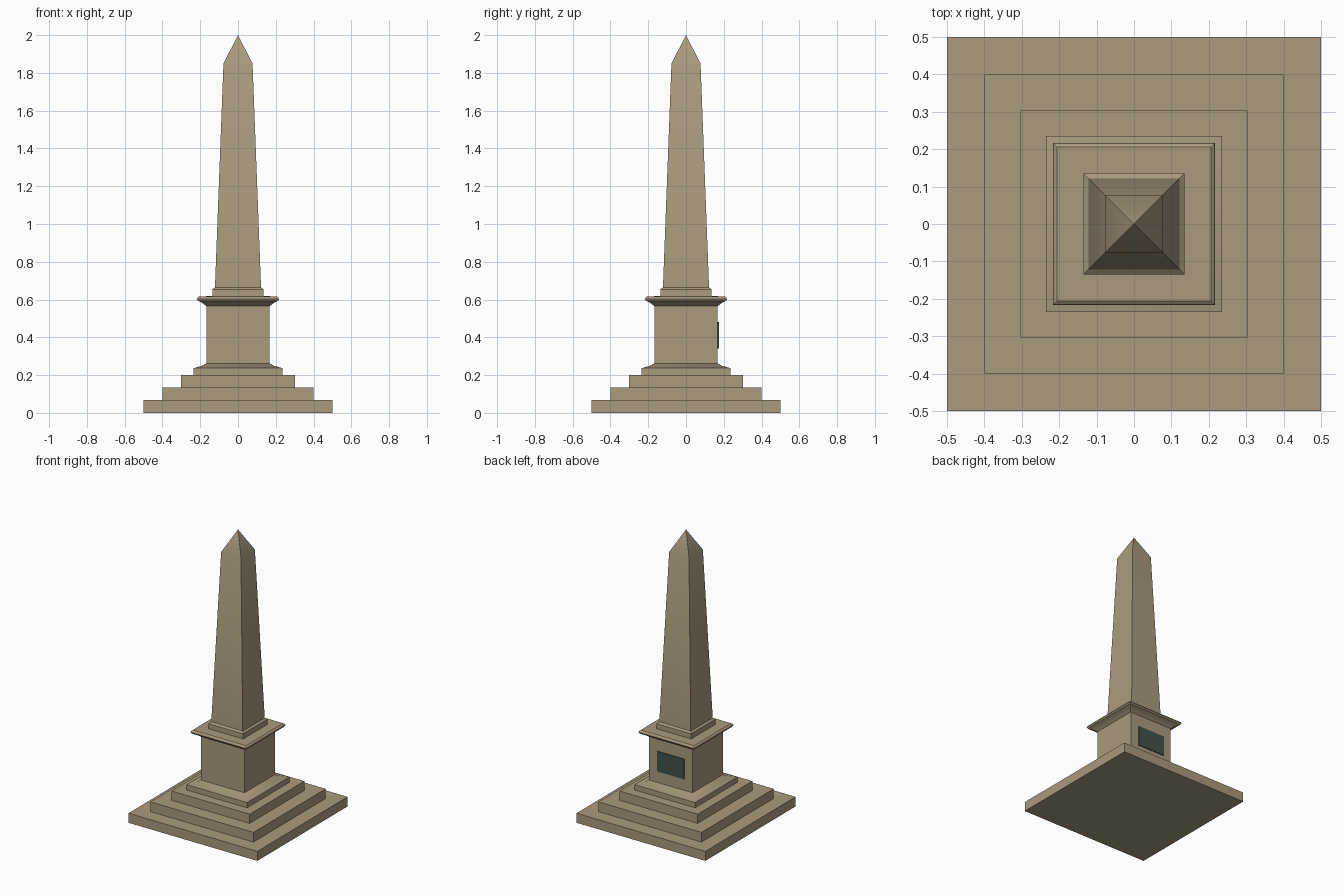
import bpy
import bmesh
from math import radians

cube = bpy.data.objects.get("Cube")
if cube:
    bpy.data.objects.remove(cube, do_unlink=True)


def make_material(name, rgb):
    mat = bpy.data.materials.new(name)
    mat.use_nodes = True
    color = (*rgb, 1)
    mat.diffuse_color = color
    mat.node_tree.nodes["Principled BSDF"].inputs["Base Color"].default_value = color
    return mat


stone = make_material("sandstone", (0.40, 0.325, 0.21))
bronze = make_material("dark green bronze", (0.055, 0.085, 0.068))


def finish(name, bm, mat):
    bmesh.ops.recalc_face_normals(bm, faces=bm.faces)
    mesh = bpy.data.meshes.new(name)
    bm.to_mesh(mesh)
    bm.free()
    mesh.materials.append(mat)
    obj = bpy.data.objects.new(name, mesh)
    bpy.context.collection.objects.link(obj)
    bpy.ops.object.select_all(action="DESELECT")
    obj.select_set(True)
    bpy.context.view_layer.objects.active = obj
    bpy.ops.object.shade_smooth_by_angle(angle=radians(30))
    return obj


def square_loft(name, profile):
    """Stack square rings given as (half width, height); zero width is an apex."""
    bm = bmesh.new()
    rings = []
    for r, z in profile:
        corners = [(-r, -r), (r, -r), (r, r), (-r, r)] if r else [(0, 0)]
        rings.append([bm.verts.new((x, y, z)) for x, y in corners])
    for low, high in zip(rings, rings[1:]):
        for i in range(4):
            j = (i + 1) % 4
            if len(high) == 1:
                bm.faces.new((low[i], low[j], high[0]))
            else:
                bm.faces.new((low[i], low[j], high[j], high[i]))
    bm.faces.new(rings[0])
    if len(rings[-1]) == 4:
        bm.faces.new(rings[-1])
    return finish(name, bm, stone)


# Stepped base
for name, r, z0, z1 in (("lower_step", 0.5, 0, 0.067),
                        ("middle_step", 0.4, 0.067, 0.135),
                        ("upper_step", 0.303, 0.135, 0.2)):
    square_loft(name, [(r, z0), (r, z1)])

# Pedestal with sloping plinth
square_loft("plinth", [(0.235, 0.2), (0.235, 0.237), (0.215, 0.242),
                       (0.19, 0.25), (0.168, 0.262)])
square_loft("pedestal", [(0.168, 0.262), (0.168, 0.566)])

# Flared cornice with rounded lip
square_loft("cornice", [(0.168, 0.566), (0.178, 0.573), (0.19, 0.583),
                        (0.205, 0.59), (0.212, 0.593), (0.217, 0.602),
                        (0.214, 0.611), (0.206, 0.617), (0.135, 0.618)])

# Obelisk
square_loft("shaft_base", [(0.135, 0.618), (0.135, 0.654), (0.122, 0.665)])
square_loft("shaft", [(0.122, 0.665), (0.077, 1.85), (0, 2)])

# Plaque on the back of the pedestal
bm = bmesh.new()
bmesh.ops.create_cube(bm, size=1)
bmesh.ops.scale(bm, vec=(0.21, 0.008, 0.14), verts=bm.verts)
bmesh.ops.translate(bm, vec=(0, 0.17, 0.412), verts=bm.verts)
finish("plaque", bm, bronze)
